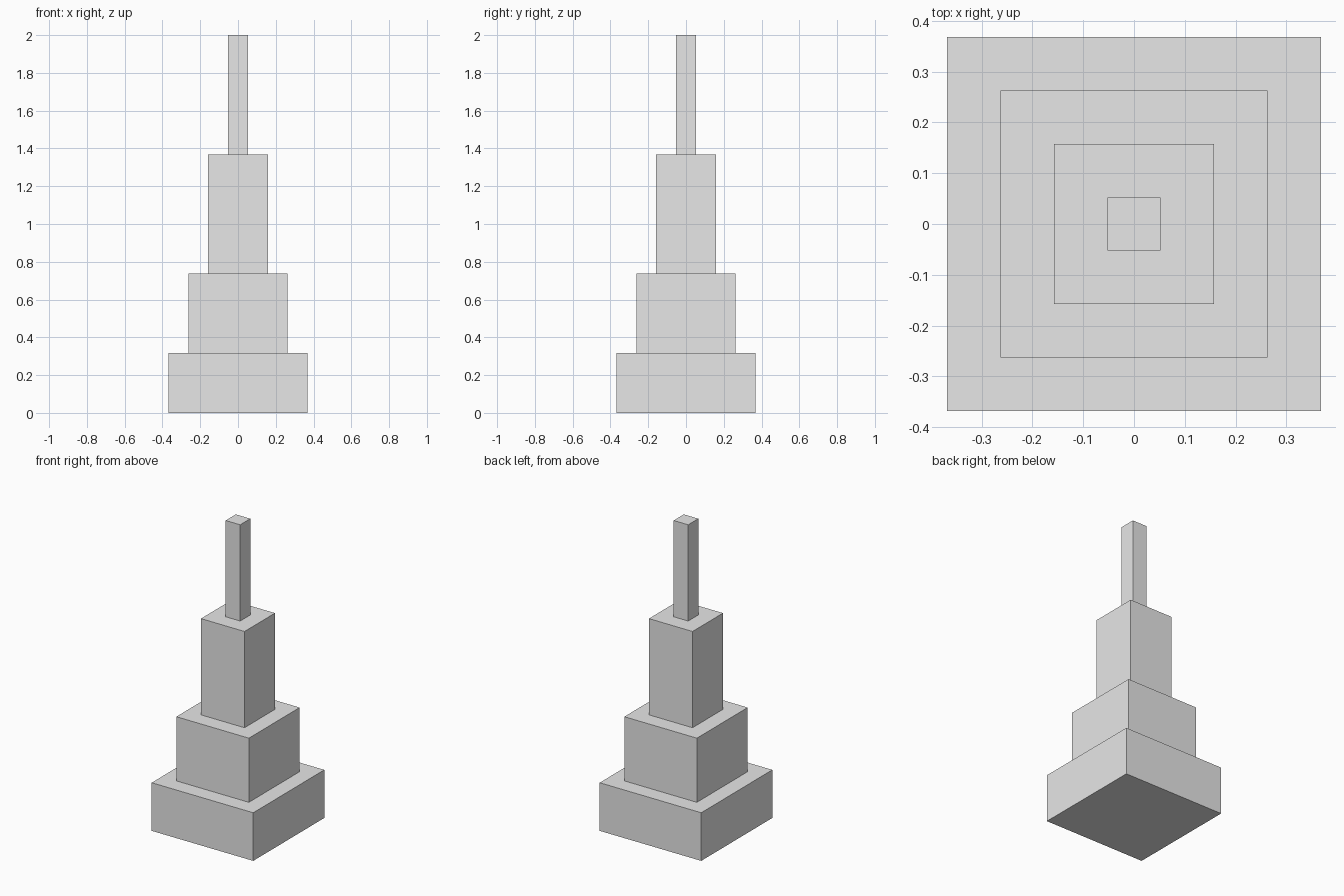
import bpy

cube = bpy.data.objects.get("Cube")
if cube:
    bpy.data.objects.remove(cube, do_unlink=True)

# Single grey finish
grey = bpy.data.materials.new("light_grey")
grey.use_nodes = True
colour = (0.8, 0.8, 0.8, 1.0)
grey.diffuse_color = colour
grey.node_tree.nodes["Principled BSDF"].inputs["Base Color"].default_value = colour

# The tower stands on a grid of 19 modules from ground to tip
MODULE = 2 / 19


def add_tier(name, width, height, base):
    """Square block; sizes in modules, base is its lower height."""
    bpy.ops.mesh.primitive_cube_add(
        size=1, location=(0, 0, (base + height / 2) * MODULE))
    tier = bpy.context.object
    tier.name = tier.data.name = name
    tier.scale = (width * MODULE, width * MODULE, height * MODULE)
    bpy.ops.object.transform_apply(location=False, rotation=False, scale=True)
    tier.data.materials.append(grey)


# Stacked tiers, from the ground up: name, width, height
base = 0
for name, width, height in (
    ("base_tier", 7, 3),
    ("lower_tier", 5, 4),
    ("upper_tier", 3, 6),
    ("spire", 1, 6),
):
    add_tier(name, width, height, base)
    base += height
